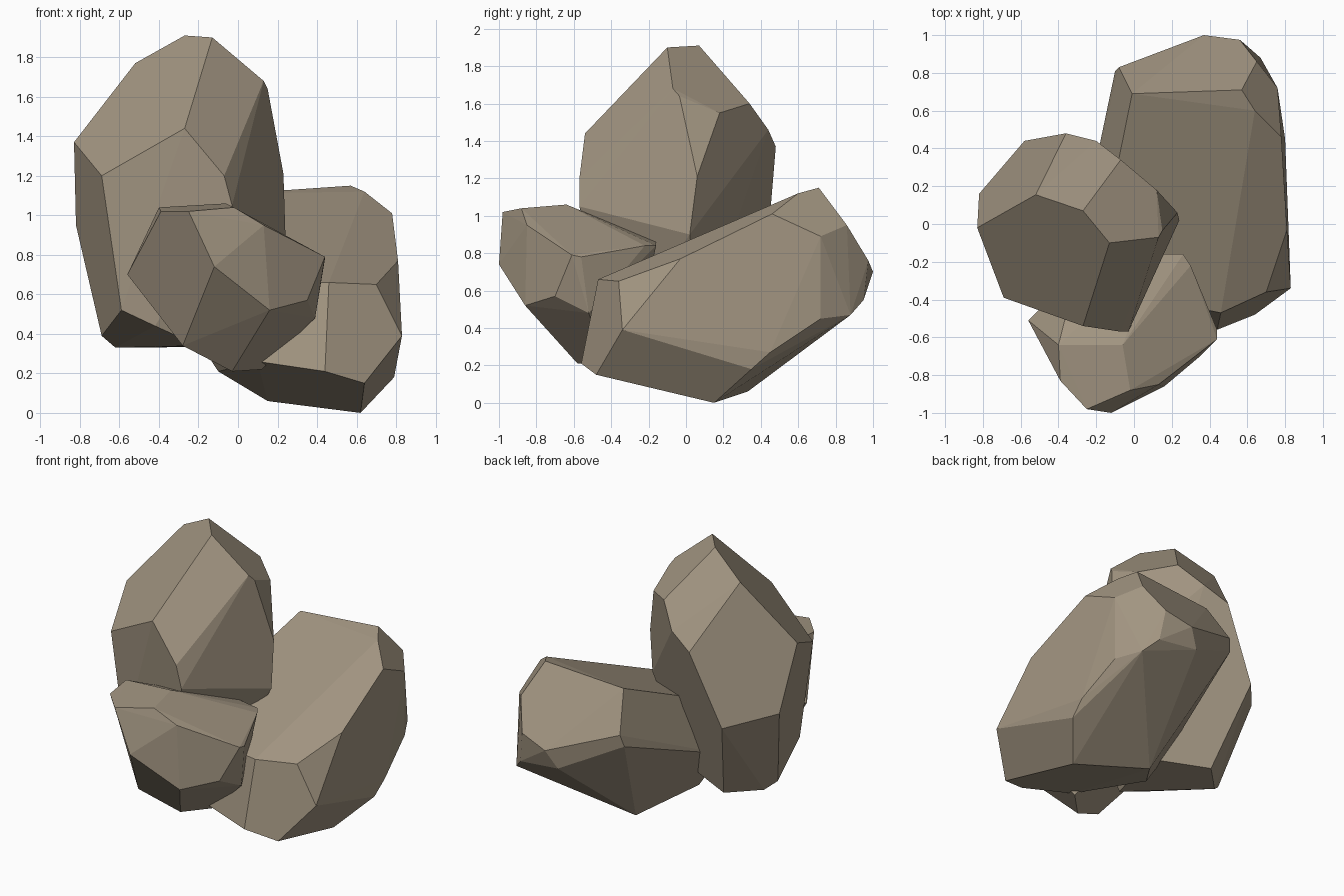
import bpy, bmesh
from math import radians

stone = bpy.data.materials.new("stone")
stone.diffuse_color = (0.36, 0.30, 0.22, 1)


def boulder(name, corners):
    """Chiselled convex stone spanned by its corner points."""
    bm = bmesh.new()
    for c in corners:
        bm.verts.new(c)
    res = bmesh.ops.convex_hull(bm, input=bm.verts[:])
    loose = {g for g in res["geom_interior"] + res["geom_unused"]
             if isinstance(g, bmesh.types.BMVert)}
    bmesh.ops.delete(bm, geom=list(loose), context='VERTS')
    bmesh.ops.dissolve_limit(bm, angle_limit=radians(3),
                             verts=bm.verts[:], edges=bm.edges[:])
    bmesh.ops.recalc_face_normals(bm, faces=bm.faces[:])
    mesh = bpy.data.meshes.new(name)
    bm.to_mesh(mesh)
    bm.free()
    mesh.materials.append(stone)
    obj = bpy.data.objects.new(name, mesh)
    bpy.context.collection.objects.link(obj)
    return obj


# Tall upright boulder
boulder("tall_boulder", [
    (-.27, .07, 1.91), (-.13, -.10, 1.90), (-.52, .155, 1.77),      # crown
    (.13, -.07, 1.68), (.15, -.035, 1.64), (.12, .18, 1.55),
    (-.07, .34, 1.60), (-.20, .44, 1.46), (-.36, .48, 1.37),        # back
    (-.27, -.54, 1.44), (-.83, -.02, 1.37), (-.69, -.39, 1.20),     # front and left
    (-.07, -.57, 1.20), (-.03, -.57, 1.05), (.23, .06, 1.21),
    (.24, .02, .90), (-.58, .44, .89), (-.82, .16, .95),
    (-.59, -.39, .52), (-.42, -.42, .44), (-.20, -.38, .34),        # base
    (-.69, -.01, .39), (-.62, .04, .33), (-.44, .22, .33), (-.08, .05, .34),
])

# Large leaning boulder
boulder("large_boulder", [
    (.57, .71, 1.15), (.64, .60, 1.12), (.78, .46, 1.01),           # sloping top
    (-.01, .69, 1.11), (-.15, 0, .81), (.10, -.40, .66),
    (.46, -.47, .66), (.70, -.36, .65), (.81, -.03, .77),
    (.83, -.34, .39), (.64, -.48, .15), (.44, -.56, .21), (.10, -.48, .26),  # front
    (.65, .86, .95), (.76, .72, .89), (.76, .72, .45), (.67, .88, .47),      # back
    (.56, .975, .76), (.59, .95, .55), (.37, 1.0, .70), (.30, .96, .58),
    (-.08, .83, .86), (-.10, .81, .78), (-.27, 0, .47),
    (.80, .45, .27), (.79, .35, .18), (.62, .15, 0), (.15, .33, .06), (-.10, 0, .21),
])

# Small front boulder
boulder("small_boulder", [
    (-.06, -.64, 1.06), (-.40, -.64, 1.04), (-.39, -.83, 1.02),     # top
    (-.25, -.98, 1.02), (-.02, -.88, 1.04), (.13, -.85, .95),
    (-.12, -1.0, .74), (.16, -.86, .52), (.35, -.70, .57),          # front and right
    (.44, -.61, .79), (.44, -.56, .78), (.39, -.52, .48),
    (.30, -.22, .84), (.26, -.16, .84), (.12, -.16, .86),           # back
    (-.30, -.25, .82), (-.56, -.51, .70), (-.45, -.40, .70),
    (-.28, -.68, .34), (-.03, -.58, .21), (.12, -.43, .22), (0, -.25, .40),  # base
])
